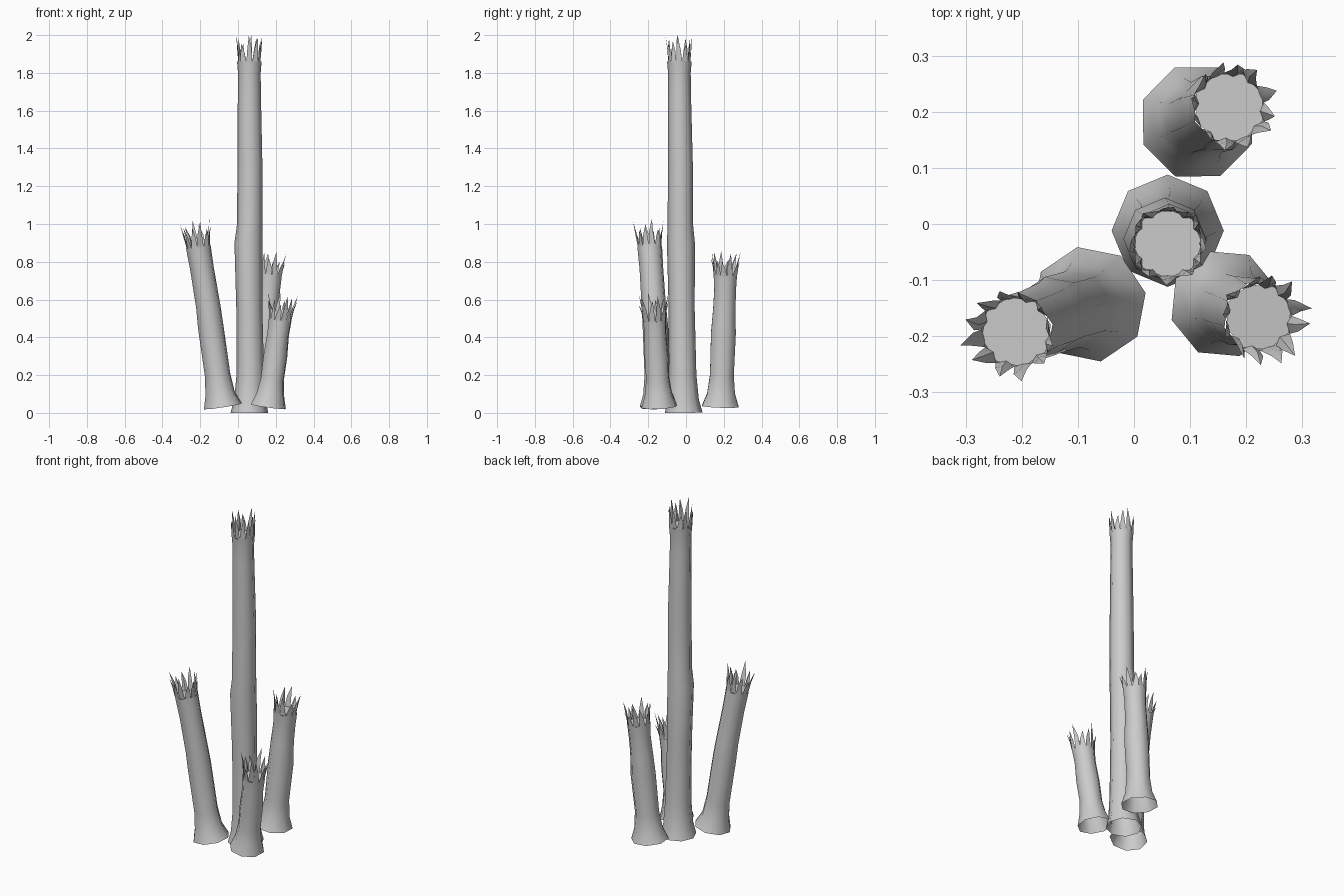
import bpy, bmesh, math, random
from mathutils import Vector

if "Cube" in bpy.data.objects:
    bpy.data.objects.remove(bpy.data.objects["Cube"])

SIDES, TEETH = 8, 12
rng = random.Random(4)


def octagon_point(a, r, rot):
    # point on an octagon outline at angle a
    step = 2 * math.pi / SIDES
    k = (a - rot) % step - step / 2
    d = r * math.cos(step / 2) / math.cos(k)
    return d * math.cos(a), d * math.sin(a)


def stalk(name, path, rot, flare, tip_len):
    """path rows: x, y, z, radius"""
    bm = bmesh.new()
    axis = (Vector(path[-1][:3]) - Vector(path[0][:3])).normalized()
    tilt = Vector((0, 0, 1)).rotation_difference(axis)

    def place(c, x, y, z=0):
        return bm.verts.new(Vector(c[:3]) + tilt @ Vector((x, y, z)))

    # flared tube, open at the foot
    rings = []
    for p in path:
        rings.append([place(p, p[3] * math.cos(rot + i * math.tau / SIDES),
                            p[3] * math.sin(rot + i * math.tau / SIDES))
                      for i in range(SIDES)])
    for a, b in zip(rings, rings[1:]):
        for i in range(SIDES):
            j = (i + 1) % SIDES
            bm.faces.new((a[i], a[j], b[j], b[i]))

    # flat broken top, just inside the rim
    top = path[-1]
    bm.faces.new([place(top, (top[3] - .003) * math.cos(rot + i * math.tau / SIDES),
                        (top[3] - .003) * math.sin(rot + i * math.tau / SIDES))
                  for i in range(SIDES)])

    # ring of curved splinters
    step = math.tau / TEETH
    for i in range(TEETH):
        a = rot + i * step
        h = tip_len * (1 if i % 3 == 0 else rng.uniform(.6, .95))
        w = step * .5
        lean = flare * rng.uniform(.6, 1.0)
        mid = a + rng.uniform(-.1, .1)
        tip = mid + rng.uniform(-.12, .12)

        def pt(ang, extra, z):
            return place(top, *octagon_point(ang, top[3] + extra, rot), z)
        b = [pt(a - w, 0, 0), pt(a + w, 0, 0), pt(a, -.008, 0)]
        m = [pt(mid - w * .65, lean * .35, h * .5), pt(mid + w * .65, lean * .35, h * .5),
             pt(mid, lean * .35 - .007, h * .5)]
        t = pt(tip, lean, h)
        for k in range(3):
            n = (k + 1) % 3
            bm.faces.new((b[k], b[n], m[n], m[k]))
            bm.faces.new((m[k], m[n], t))

    me = bpy.data.meshes.new(name)
    bm.to_mesh(me)
    bm.free()
    ob = bpy.data.objects.new(name, me)
    bpy.context.collection.objects.link(ob)
    bpy.context.view_layer.objects.active = ob
    ob.select_set(True)
    bpy.ops.object.shade_smooth_by_angle(angle=math.radians(50))
    ob.select_set(False)


# tall middle stalk
stalk("tall_stalk", [
    (.06, -.012, 0, .1), (.063, -.015, .07, .083), (.065, -.018, .2, .073),
    (.06, -.023, .55, .069), (.055, -.027, .9, .074), (.062, -.03, 1.0, .067),
    (.063, -.03, 1.32, .066), (.06, -.035, 1.7, .061), (.06, -.035, 1.8, .06),
    (.06, -.035, 1.86, .065)], 0, .009, .14)

# leaning left stalk
stalk("left_stalk", [
    (-.08, -.143, .035, .104), (-.095, -.148, .1, .08), (-.108, -.152, .2, .069),
    (-.145, -.162, .46, .069), (-.157, -.17, .56, .066), (-.19, -.183, .76, .064),
    (-.21, -.192, .88, .067)], .2, .024, .135)

# back stalk
stalk("back_stalk", [
    (.113, .182, .035, .105), (.12, .186, .1, .08), (.128, .19, .2, .068),
    (.148, .198, .42, .071), (.155, .203, .55, .064), (.165, .207, .65, .062),
    (.17, .208, .73, .067)], .4, .02, .12)

# short front right stalk
stalk("short_stalk", [
    (.16, -.142, .033, .098), (.172, -.146, .1, .076), (.182, -.15, .18, .064),
    (.198, -.156, .3, .066), (.213, -.162, .42, .06),
    (.222, -.166, .49, .064)], .3, .024, .14)
